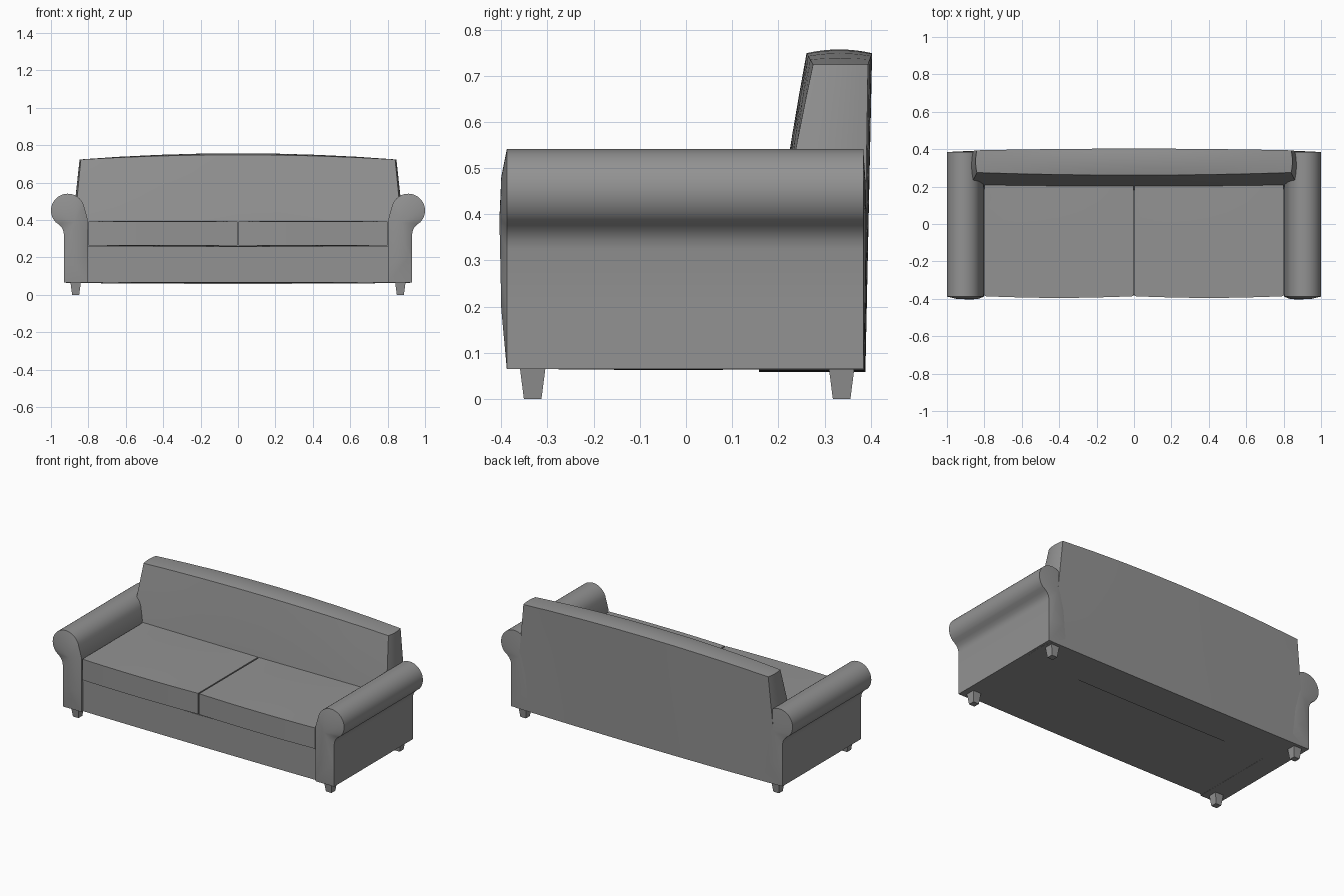
import bpy, bmesh, math

if "Cube" in bpy.data.objects:
    bpy.data.objects.remove(bpy.data.objects["Cube"])

# Dark grey upholstery
grey = bpy.data.materials.new("dark_grey")
grey.diffuse_color = (0.29, 0.29, 0.29, 1)
grey.use_nodes = True
grey.node_tree.nodes["Principled BSDF"].inputs["Base Color"].default_value = grey.diffuse_color


def finish(name, bm, mirror=False, angle=30):
    bmesh.ops.recalc_face_normals(bm, faces=bm.faces)
    mesh = bpy.data.meshes.new(name)
    bm.to_mesh(mesh)
    bm.free()
    mesh.materials.append(grey)
    ob = bpy.data.objects.new(name, mesh)
    bpy.context.collection.objects.link(ob)
    if mirror:
        ob.modifiers.new("mirror", 'MIRROR').use_mirror_merge = False
    bpy.ops.object.select_all(action='DESELECT')
    ob.select_set(True)
    bpy.context.view_layer.objects.active = ob
    bpy.ops.object.shade_smooth_by_angle(angle=math.radians(angle))
    return ob


def block(name, shape, cuts=7, mirror=False):
    """Gridded cube with coordinates -1..1, reshaped by shape(u, v, w)."""
    bm = bmesh.new()
    bmesh.ops.create_cube(bm, size=2)
    if cuts:
        bmesh.ops.subdivide_edges(bm, edges=bm.edges[:], cuts=cuts, use_grid_fill=True)
    for vert in bm.verts:
        vert.co = shape(*vert.co)
    return finish(name, bm, mirror)


def pillow(x0, x1, y0, y1, z0, z1, bx, by, bz):
    """Box shape whose faces swell by bx, by, bz in the middle."""
    def shape(u, v, w):
        a, b, c = 1 - u * u, 1 - v * v, 1 - w * w
        return ((x0 + x1) / 2 + u * ((x1 - x0) / 2 + bx * b * c),
                (y0 + y1) / 2 + v * ((y1 - y0) / 2 + by * a),
                (z0 + z1) / 2 + w * ((z1 - z0) / 2 + bz * a * b))
    return shape


# Base and seat cushions
block("base", pillow(-0.81, 0.81, -0.376, 0.3, 0.066, 0.258, 0, 0.004, 0.003))
block("seat_cushion", pillow(0.004, 0.798, -0.386, 0.25, 0.264, 0.393, 0.002, 0.009, 0.003),
      mirror=True)


# Backrest: leaning front, arched top, sides that flare downwards
def back_shape(u, v, w):
    t = (w + 1) / 2
    a, b, c = 1 - u * u, 1 - v * v, 1 - w * w
    front = 0.158 + 0.117 * t - 0.014 * a * t - 0.006 * c
    rear = 0.384 + 0.010 * t + 0.009 * a * (0.5 + 0.5 * t)
    half = 0.905 - 0.065 * t + 0.014 * b * (1 - t * 0.5)
    top = 0.724 + 0.025 * a + 0.008 * b * a
    bottom = 0.064 - 0.005 * a
    return (u * half, front + (rear - front) * (v + 1) / 2, bottom + (top - bottom) * t)


block("backrest", back_shape)

# Rolled arms: upright panel with a round scroll, swollen at both ends
profile = [(0.802, 0.065), (0.802, 0.24), (0.804, 0.405)]
for i in range(25):
    ang = math.radians(168 - i * 212 / 24)
    profile.append((0.91 + 0.09 * math.cos(ang), 0.451 + 0.09 * math.sin(ang)))
profile += [(0.957, 0.376), (0.944, 0.362), (0.935, 0.346), (0.931, 0.325),
            (0.931, 0.2), (0.931, 0.065)]
CX, CZ = 0.875, 0.39
bm = bmesh.new()
rings = []
for y, s in [(-0.4, 0.6), (-0.388, 1), (0.384, 1), (0.388, 0.6)]:
    rings.append([bm.verts.new((CX + (x - CX) * s, y, CZ + (z - CZ) * s)) for x, z in profile])
n = len(profile)
for r0, r1 in zip(rings, rings[1:]):
    for i in range(n):
        j = (i + 1) % n
        bm.faces.new((r0[i], r0[j], r1[j], r1[i]))
for ring, y in ((rings[0], -0.404), (rings[-1], 0.39)):
    mid = bm.verts.new((CX, y, CZ))
    for i in range(n):
        bm.faces.new((ring[i], ring[(i + 1) % n], mid))
finish("arm", bm, mirror=True)


# Tapered square legs
def leg(name, cy):
    def shape(u, v, w):
        r = 0.0235 + 0.0045 * w
        return (0.868 + u * r, cy + v * r, 0.035 + 0.035 * w)
    block(name, shape, cuts=0, mirror=True)


leg("front_leg", -0.332)
leg("back_leg", 0.337)
